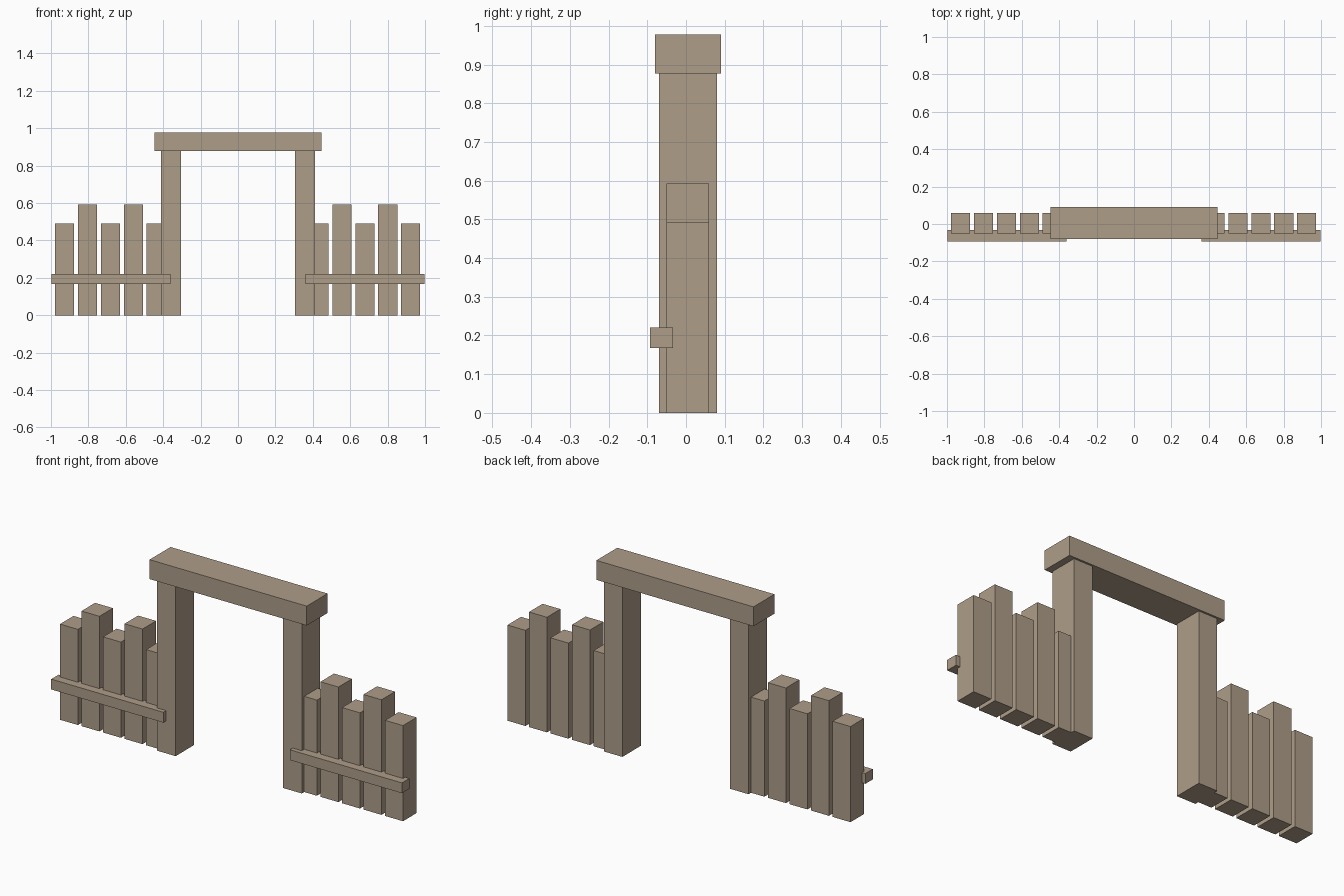
import bpy

cube = bpy.data.objects.get("Cube")
if cube:
    bpy.data.objects.remove(cube, do_unlink=True)

# Single weathered wood colour
wood = bpy.data.materials.new("weathered_wood")
wood.use_nodes = True
colour = (0.423, 0.337, 0.25, 1.0)
wood.diffuse_color = colour
wood.node_tree.nodes["Principled BSDF"].inputs["Base Color"].default_value = colour


def box(name, x, y, z):
    """Add a flat-sided timber spanning the given (low, high) ranges."""
    spans = (x, y, z)
    bpy.ops.mesh.primitive_cube_add(size=1, location=[sum(s) / 2 for s in spans])
    timber = bpy.context.object
    timber.name = name
    timber.scale = [s[1] - s[0] for s in spans]
    bpy.ops.object.transform_apply(location=False, rotation=False, scale=True)
    timber.data.materials.append(wood)
    return timber


def mirrored(side, low, high, shift=0.0):
    return tuple(sorted((side * low + shift, side * high + shift)))


# Lintel across the gateway
box("top_beam", (-0.447, 0.447), (-0.08, 0.09), (0.877, 0.977))

for label, side in (("left", 1), ("right", -1)):
    # Gate post and the rail in front of the fence
    box(f"{label}_post", mirrored(side, 0.306, 0.412), (-0.07, 0.08), (0, 0.877))
    box(f"{label}_rail", mirrored(side, 0.36, 0.998), (-0.093, -0.033), (0.167, 0.22))

    # Fence planks alternating short and tall, the innermost set into the post
    for i in range(5):
        centre = 0.925 - 0.1225 * i
        height = 0.592 if i % 2 else 0.492
        box(f"{label}_plank_{i + 1}",
            mirrored(side, centre - 0.051, centre + 0.051, -0.002),
            (-0.05, 0.06), (0, height))
